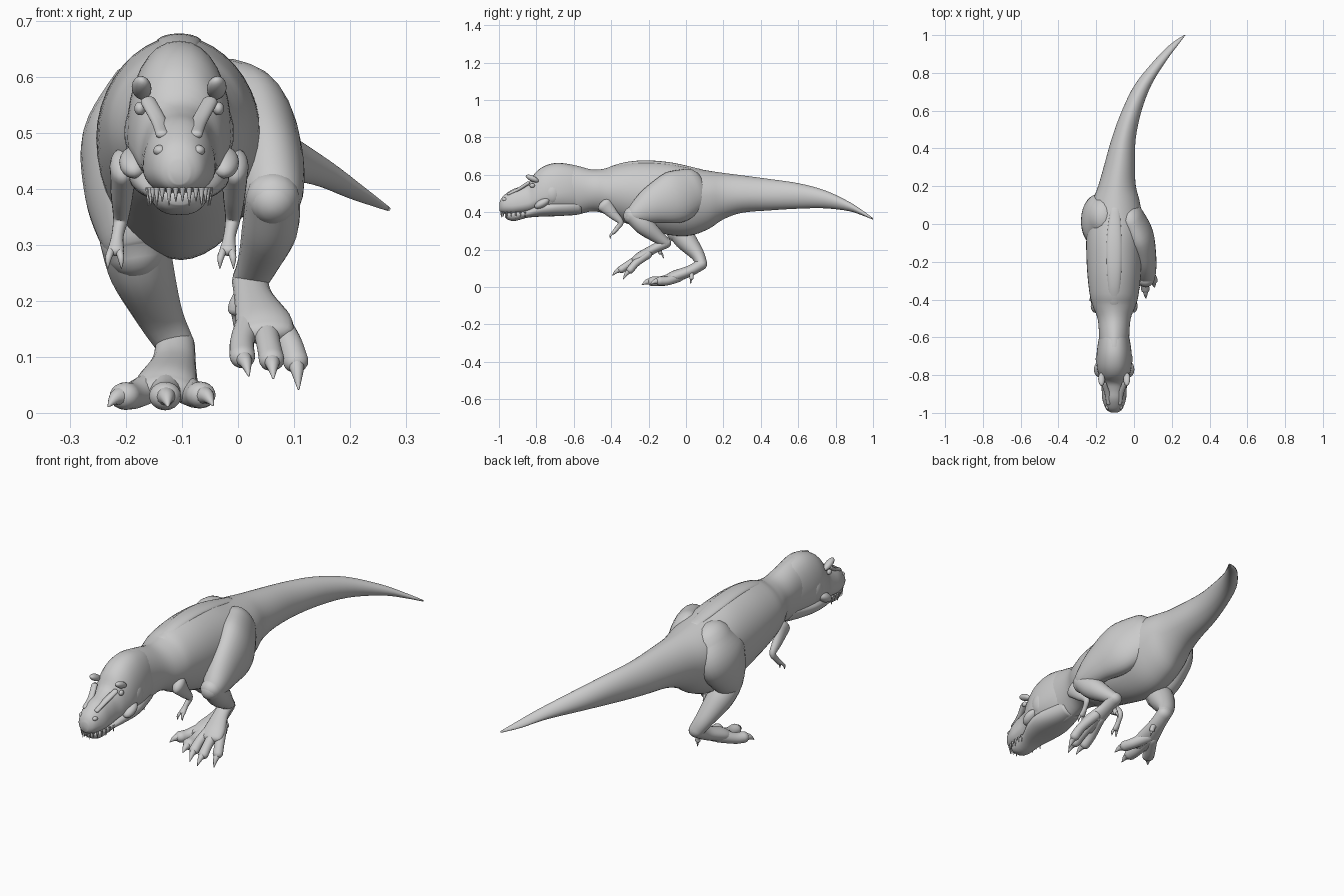
import bpy, bmesh
from math import sin, cos, pi, copysign
from mathutils import Vector, Matrix

CX = -0.105  # centre line of the trunk and head


def finish(name, bm):
    bmesh.ops.recalc_face_normals(bm, faces=bm.faces)
    me = bpy.data.meshes.new(name)
    bm.to_mesh(me)
    bm.free()
    for p in me.polygons:
        p.use_smooth = True
    ob = bpy.data.objects.new(name, me)
    bpy.context.collection.objects.link(ob)
    return ob


def smooth_rows(rows, steps):
    rows = [tuple(map(float, r)) for r in rows]
    ext = [rows[0]] + rows + [rows[-1]]
    out = []
    for i in range(len(rows) - 1):
        a, b, c, d = ext[i:i + 4]
        for k in range(steps):
            t = k / steps
            out.append([0.5 * (2 * q + (r - p) * t + (2 * p - 5 * q + 4 * r - s) * t * t
                               + (3 * q - p - 3 * r + s) * t ** 3) for p, q, r, s in zip(a, b, c, d)])
    return out + [list(rows[-1])]


def skin(name, rings):
    bm = bmesh.new()
    vs = [[bm.verts.new(p) for p in ring] for ring in rings]
    n = len(vs[0])
    for a, b in zip(vs, vs[1:]):
        for i in range(n):
            j = (i + 1) % n
            bm.faces.new((a[i], a[j], b[j], b[i]))
    bm.faces.new(vs[0])
    bm.faces.new(vs[-1])
    return finish(name, bm)


def power(v, e):
    return copysign(abs(v) ** e, v)


def hull(name, rows, e=1.0, n=32, steps=4):
    """Cross-sections along y: y, x, half width, top, widest height, bottom."""
    rings = []
    for y, x, w, top, mid, bot in smooth_rows(rows, steps):
        ring = []
        for i in range(n):
            a = 2 * pi * i / n
            h = top - mid if sin(a) > 0 else mid - bot
            ring.append((x + w * power(cos(a), e), y, mid + h * sin(a)))
        rings.append(ring)
    return skin(name, rings)


def limb(name, rows, n=20, steps=5):
    """Path points: x, y, z, sideways radius, depth radius; rounded ends."""
    rows = smooth_rows(rows, steps)
    pts = [Vector(r[:3]) for r in rows]
    last = len(pts) - 1
    secs = []
    for i, r in enumerate(rows):
        t = (pts[min(i + 1, last)] - pts[max(i - 1, 0)]).normalized()
        secs.append((pts[i], t, r[3], r[4]))

    def cap(sec, sign):
        p, t, a, b = sec
        return [(p + t * sign * min(a, b) * sin(q), t, a * cos(q), b * cos(q)) for q in (0.4, 0.8, 1.15, 1.45)]
    secs = cap(secs[0], -1)[::-1] + secs + cap(secs[-1], 1)
    rings = []
    for p, t, a, b in secs:
        side = (Vector((1, 0, 0)) - t * t.x).normalized()
        up = t.cross(side)
        ring = [p + side * a * cos(2 * pi * i / n) + up * b * sin(2 * pi * i / n) for i in range(n)]
        rings.append([(v.x, v.y, max(v.z, 0.0)) for v in ring])
    return skin(name, rings)


def blob(name, loc, size, rot=(0, 0, 0)):
    bm = bmesh.new()
    bmesh.ops.create_uvsphere(bm, u_segments=20, v_segments=12, radius=1)
    bmesh.ops.scale(bm, vec=size, verts=bm.verts)
    ob = finish(name, bm)
    ob.location, ob.rotation_euler = loc, rot
    return ob


def toe(name, base, knuckle, pad, tip, r=0.024):
    limb(name, [(*base, r, r), (*knuckle, r * 0.9, r * 0.85), (*pad, r * 0.95, r * 0.85)])
    a, b = Vector(pad), Vector(tip)
    m = a.lerp(b, 0.55) + Vector((0, 0, 0.007))
    limb(name + "_claw", [(*a, r * 0.7, r * 0.7), (*m, r * 0.45, r * 0.45), (*b, 0.002, 0.002)], n=12)


# Neck, trunk and sweeping tail
hull("body", [
    (-0.74, CX, .078, .645, .53, .395), (-0.67, CX, .080, .662, .53, .385),
    (-0.59, CX, .080, .650, .53, .385), (-0.50, CX, .088, .628, .52, .405),
    (-0.43, CX, .115, .634, .51, .390), (-0.37, CX, .130, .655, .51, .358),
    (-0.25, CX, .143, .672, .50, .320), (-0.10, CX, .148, .666, .49, .280),
    (0.02, -.100, .145, .640, .49, .275), (0.12, -.095, .125, .622, .49, .310),
    (0.20, -.090, .100, .610, .49, .362), (0.30, -.078, .083, .597, .49, .397),
    (0.45, -.055, .064, .577, .49, .410), (0.60, -.012, .052, .555, .49, .419),
    (0.74, .050, .044, .518, .47, .421), (0.87, .143, .032, .457, .43, .406),
    (0.95, .213, .022, .405, .39, .380), (1.0, .268, .004, .368, .364, .360)], e=1.1, n=40)

# Low ridge along the back
limb("back_ridge", [(CX, -.42, .625, .03, .012), (CX, -.33, .650, .035, .016), (CX, -.22, .662, .04, .015),
                    (CX, -.08, .652, .04, .014), (-.1, .08, .620, .025, .010)])

# Skull, jaw and head details
hull("skull", [
    (-.998, CX, .018, .450, .430, .408), (-.980, CX, .043, .484, .435, .395),
    (-.930, CX, .062, .521, .435, .388), (-.880, CX, .066, .538, .440, .392),
    (-.840, CX, .069, .560, .450, .398), (-.805, CX, .080, .612, .470, .405),
    (-.755, CX, .092, .648, .490, .405), (-.690, CX, .093, .664, .500, .400),
    (-.620, CX, .084, .655, .510, .400), (-.560, CX, .070, .635, .510, .410)], e=0.9)
hull("lower_jaw", [
    (-.968, CX, .022, .395, .385, .372), (-.950, CX, .040, .400, .385, .359),
    (-.915, CX, .050, .405, .390, .353), (-.850, CX, .059, .415, .395, .370),
    (-.785, CX, .082, .450, .415, .376), (-.715, CX, .090, .460, .425, .378),
    (-.640, CX, .076, .465, .430, .382), (-.560, CX, .055, .470, .440, .392)], e=0.8)
for side, s in (("left", -1), ("right", 1)):
    blob(side + "_brow", (CX + s * .067, -.822, .580), (.018, .038, .015), (-.45, s * -.35, s * .15))
    blob(side + "_eye", (CX + s * .070, -.822, .543), (.010, .014, .012))
    blob(side + "_cheek", (CX + s * .080, -.770, .447), (.027, .045, .022), (.5, 0, 0))
    blob(side + "_jaw_muscle", (CX + s * .062, -.715, .500), (.036, .050, .060))
    blob(side + "_nostril", (CX + s * .034, -.968, .468), (.012, .014, .010))
    limb(side + "_snout_ridge", [(CX + s * .03, -.95, .497, .012, .008), (CX + s * .036, -.9, .52, .014, .009),
                                 (CX + s * .055, -.845, .555, .014, .010)], n=12)

# Upper teeth along the lip
bm = bmesh.new()
for s in (-1, 1):
    for i, (x, y) in enumerate(((.006, -.988), (.018, -.984), (.030, -.975), (.040, -.958), (.047, -.935),
                                (.051, -.910), (.053, -.885), (.055, -.860))):
        h = .032 if i % 2 else .025
        bmesh.ops.create_cone(bm, segments=8, radius1=.001, radius2=.0055, depth=h,
                              matrix=Matrix.Translation((CX + s * x, y, .402 - h / 2)))
finish("upper_teeth", bm)

# Small two-fingered arms
for side, s in (("left", -1), ("right", 1)):
    def at(lean, y, z):
        return (CX + s * .1 - lean, y, z)
    limb(side + "_arm", [(*at(0, -.435, .440), .024, .042), (*at(.002, -.390, .390), .020, .027),
                         (*at(.004, -.350, .348), .014, .016), (*at(.010, -.368, .315), .011, .012),
                         (*at(.013, -.390, .290), .015, .010)], n=16)
    for k, dx in enumerate((-.012, .010)):
        limb(f"{side}_finger_{k + 1}", [(*at(.013 - dx * .5, -.385, .295), .007, .007),
                                        (*at(.014 - dx, -.403, .277), .006, .006),
                                        (*at(.014 - dx * 1.1, -.405, .258), .001, .001)], n=10)

# Right leg, lifted and swung forward
limb("right_thigh", [(-.02, .04, .520, .07, .12), (.025, -.06, .480, .078, .140), (.052, -.17, .440, .066, .105),
                     (.062, -.255, .397, .055, .066), (.062, -.29, .380, .045, .045)], n=28)
limb("right_shin", [(.062, -.288, .385, .048, .045), (.057, -.225, .330, .050, .052),
                    (.036, -.150, .268, .037, .036), (.021, -.108, .236, .032, .027)])
limb("right_foot", [(.021, -.108, .236, .032, .029), (.028, -.170, .205, .035, .025),
                    (.045, -.240, .165, .050, .026), (.050, -.270, .145, .050, .022)])
toe("right_inner_toe", (.025, -.215, .175), (.008, -.290, .130), (.008, -.338, .100), (.019, -.388, .067))
toe("right_middle_toe", (.045, -.215, .175), (.054, -.300, .125), (.060, -.345, .095), (.063, -.393, .062))
toe("right_outer_toe", (.060, -.205, .175), (.090, -.265, .130), (.103, -.298, .092), (.108, -.335, .043))
toe("right_hind_toe", (.005, -.140, .210), (-.004, -.140, .195), (-.006, -.138, .185), (-.006, -.120, .155), .013)

# Left leg, planted under the hips
limb("left_thigh", [(-.165, .04, .555, .075, .10), (-.195, .025, .480, .084, .135), (-.200, -.015, .395, .074, .110),
                    (-.188, -.045, .325, .063, .075), (-.183, -.050, .295, .055, .055)], n=28)
limb("left_shin", [(-.185, -.048, .310, .062, .055), (-.172, -.005, .255, .058, .058),
                   (-.140, .060, .175, .042, .038), (-.113, .084, .125, .034, .029)])
limb("left_foot", [(-.112, .082, .122, .035, .031), (-.115, .025, .088, .040, .029),
                   (-.126, -.060, .056, .054, .032), (-.130, -.095, .042, .052, .026)])
toe("left_middle_toe", (-.127, -.050, .055), (-.130, -.130, .033), (-.130, -.180, .030), (-.125, -.235, .012), .030)
toe("left_outer_toe", (-.140, -.045, .055), (-.182, -.105, .033), (-.202, -.140, .030), (-.231, -.178, .012), .029)
toe("left_inner_toe", (-.115, -.040, .055), (-.080, -.095, .034), (-.066, -.140, .032), (-.045, -.190, .014), .028)
toe("left_hind_toe", (-.095, .030, .075), (-.085, .030, .058), (-.083, .030, .048), (-.078, .025, .018), .013)
